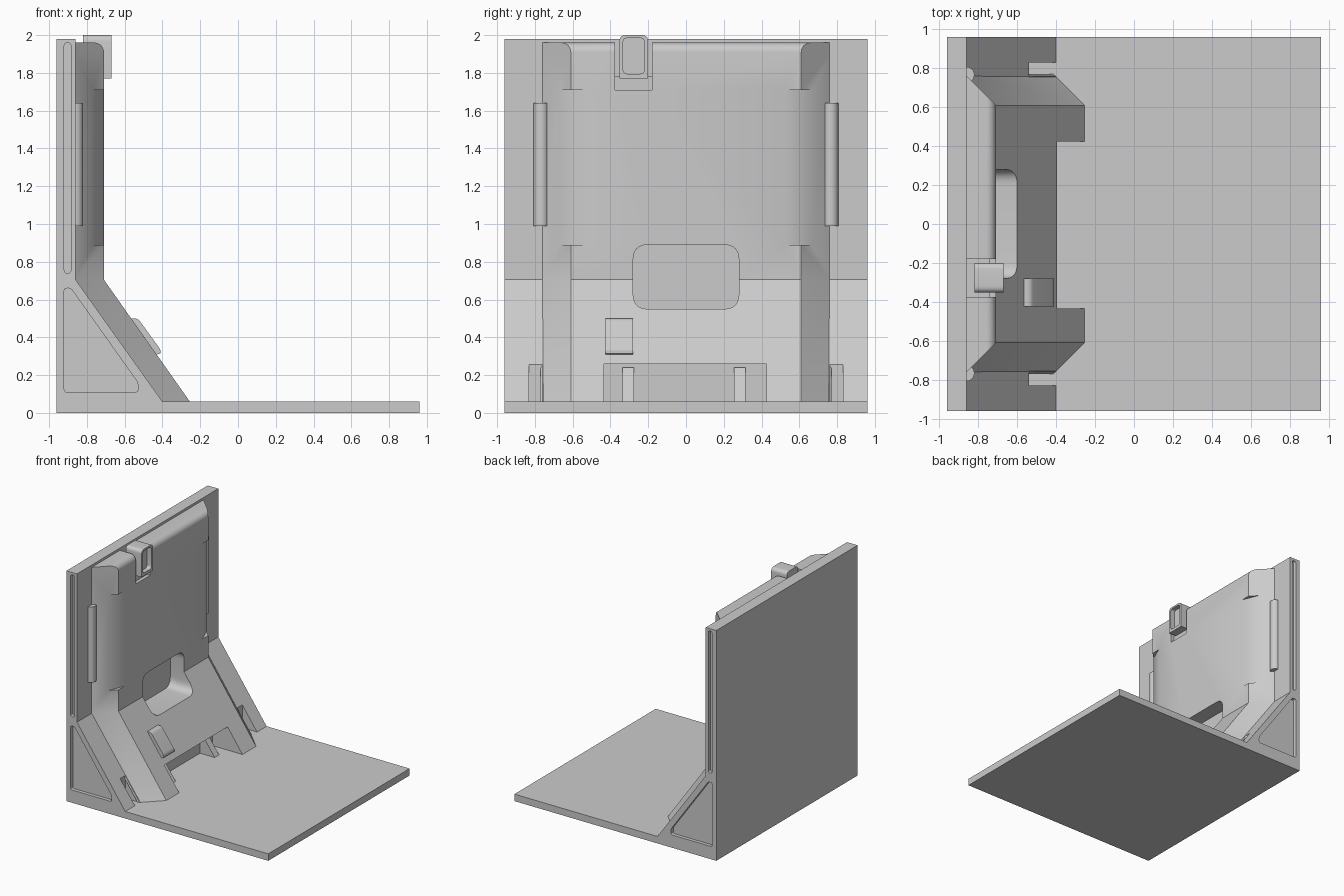
import bpy, bmesh, math
from mathutils import Vector

cube = bpy.data.objects.get("Cube")
if cube:
    bpy.data.objects.remove(cube, do_unlink=True)

grey = bpy.data.materials.new("plain grey")
grey.use_nodes = True
colour = (0.6, 0.6, 0.6, 1)
grey.diffuse_color = colour
grey.node_tree.nodes["Principled BSDF"].inputs["Base Color"].default_value = colour


def finish(name, bm):
    bmesh.ops.recalc_face_normals(bm, faces=bm.faces)
    mesh = bpy.data.meshes.new(name)
    bm.to_mesh(mesh)
    bm.free()
    mesh.materials.append(grey)
    obj = bpy.data.objects.new(name, mesh)
    bpy.context.collection.objects.link(obj)
    return obj


def rounded(pts, radius, steps=6, only=None):
    """Round the corners of a closed 2D outline."""
    out = []
    for i, p in enumerate(pts):
        p = Vector(p)
        if only is not None and i not in only:
            out.append(tuple(p))
            continue
        a = p + (Vector(pts[i - 1]) - p).normalized() * radius
        b = p + (Vector(pts[(i + 1) % len(pts)]) - p).normalized() * radius
        for k in range(steps + 1):
            t = k / steps
            out.append(tuple(a * (1 - t) ** 2 + p * 2 * t * (1 - t) + b * t ** 2))
    return out


def rect(a0, a1, b0, b1):
    return [(a0, b0), (a1, b0), (a1, b1), (a0, b1)]


def prism(name, pts, axis, lo, hi):
    """Extrude an outline: axis y takes (x, z), x takes (y, z), z takes (x, y)."""
    place = {"x": lambda a, b, d: (d, a, b),
             "y": lambda a, b, d: (a, d, b),
             "z": lambda a, b, d: (a, b, d)}[axis]
    bm = bmesh.new()
    low = [bm.verts.new(place(a, b, lo)) for a, b in pts]
    high = [bm.verts.new(place(a, b, hi)) for a, b in pts]
    bm.faces.new(low)
    bm.faces.new(high)
    for i in range(len(pts)):
        j = (i + 1) % len(pts)
        bm.faces.new((low[i], low[j], high[j], high[i]))
    return finish(name, bm)


def activate(obj):
    bpy.ops.object.select_all(action="DESELECT")
    obj.select_set(True)
    bpy.context.view_layer.objects.active = obj


def cut(target, cutters):
    activate(target)
    for c in cutters:
        mod = target.modifiers.new("cut", "BOOLEAN")
        mod.operation, mod.solver, mod.object = "DIFFERENCE", "EXACT", c
        bpy.ops.object.modifier_apply(modifier=mod.name)


def smooth(obj):
    activate(obj)
    bpy.ops.object.shade_smooth_by_angle(angle=math.radians(30))


# Base plate, upright wall and sloping foot in one L profile
body = prism("base_and_wall", [(-0.96, 0), (0.96, 0), (0.96, 0.06), (-0.4, 0.06),
                               (-0.86, 0.705), (-0.86, 1.98), (-0.96, 1.98)],
             "y", -0.96, 0.96)

# Raised front panel with chamfered sides and a rounded top
rows = [(-0.255, 0.06), (-0.71, 0.705)]
for k in range(9):
    a = math.pi / 2 * k / 8
    rows.append((-0.76 + 0.05 * math.cos(a), 1.91 + 0.05 * math.sin(a)))
bm = bmesh.new()
loops = []
for i, (x, z) in enumerate(rows):
    inset = max(0, -0.71 - x)
    back = x - 0.16 if i < 2 else -0.87
    corners = [(back, -0.77), (x, -0.61 - inset), (x, 0.61 + inset), (back, 0.77)]
    loops.append([bm.verts.new((cx, cy, z)) for cx, cy in corners])
for lower, upper in zip(loops, loops[1:]):
    for i in range(4):
        j = (i + 1) % 4
        bm.faces.new((lower[i], lower[j], upper[j], upper[i]))
bm.faces.new(loops[0])
bm.faces.new(loops[-1])
panel = finish("front_panel", bm)

# Openings through panel and foot
window = prism("window_cutter", rounded(rect(-0.28, 0.28, 0.55, 0.89), 0.08),
               "x", -0.84, -0.3)
notch = prism("notch_cutter", rect(-0.54, 0, 0.06, 0.26), "y", -0.435, 0.425)

# Latch recess and shallow flats on the panel's chamfered edges
recess = prism("recess_cutter", [(-0.89, 2.05), (-0.89, 1.78), (-0.74, 1.78),
                                 (-0.74, 1.71), (-0.6, 1.71), (-0.6, 2.05)],
               "y", -0.375, -0.18)
panel_cuts = [window, notch, recess]
body_cuts = [window, notch]
for s in (-1, 1):
    flat = [(-0.69, s * 0.482), (-0.6, s * 0.7), (-0.768, s * 0.669)]
    panel_cuts.append(prism("flat_cutter", flat, "z", 0.89, 1.71))
    # Foot slots beside the panel
    slot = rect(-0.54, -0.3, 0.06, 0.4)
    body_cuts.append(prism("slot_cutter", slot, "y", *sorted((s * 0.76, s * 0.83))))
    # Sunken slot and triangle on each end face
    span = sorted((s * 0.93, s * 1.0))
    groove = rounded(rect(-0.92, -0.885, 0.74, 1.96), 0.017)
    body_cuts.append(prism("groove_cutter", groove, "y", *span))
    tri = rounded([(-0.92, 0.11), (-0.53, 0.11), (-0.53, 0.16),
                   (-0.885, 0.66), (-0.92, 0.66)], 0.015)
    body_cuts.append(prism("triangle_cutter", tri, "y", *span))
cut(panel, panel_cuts)
cut(body, body_cuts)
for c in set(panel_cuts + body_cuts):
    bpy.data.objects.remove(c, do_unlink=True)
smooth(panel)
smooth(body)

# Gussets inside the lower notch
for side, y in (("right", -0.305), ("left", 0.285)):
    prism(side + "_gusset", [(-0.55, 0.05), (-0.4, 0.05), (-0.4, 0.06),
                             (-0.53, 0.24), (-0.55, 0.24)], "y", y - 0.03, y + 0.03)

# Round side bars on the wall
for side, s in (("right", -1), ("left", 1)):
    ring = [(-0.86 + 0.04 * math.cos(k * math.pi / 12),
             s * 0.767 + 0.04 * math.sin(k * math.pi / 12)) for k in range(24)]
    smooth(prism(side + "_side_bar", ring, "z", 0.99, 1.64))

# Sloping button on the foot of the panel
button = rounded([(-0.6, 0.5), (-0.53, 0.5), (-0.41, 0.335), (-0.41, 0.31), (-0.46, 0.31)],
                 0.02, only=(1, 2, 3))
smooth(prism("slope_button", button, "y", -0.425, -0.28))

# Latch block with a sunken face
latch = prism("latch", rounded(rect(-0.353, -0.2, 1.77, 2.0), 0.035, only=(2, 3)),
              "x", -0.82, -0.67)
pocket = prism("pocket_cutter", rounded(rect(-0.333, -0.22, 1.795, 1.985), 0.025),
               "x", -0.71, -0.6)
cut(latch, [pocket])
bpy.data.objects.remove(pocket, do_unlink=True)
smooth(latch)
